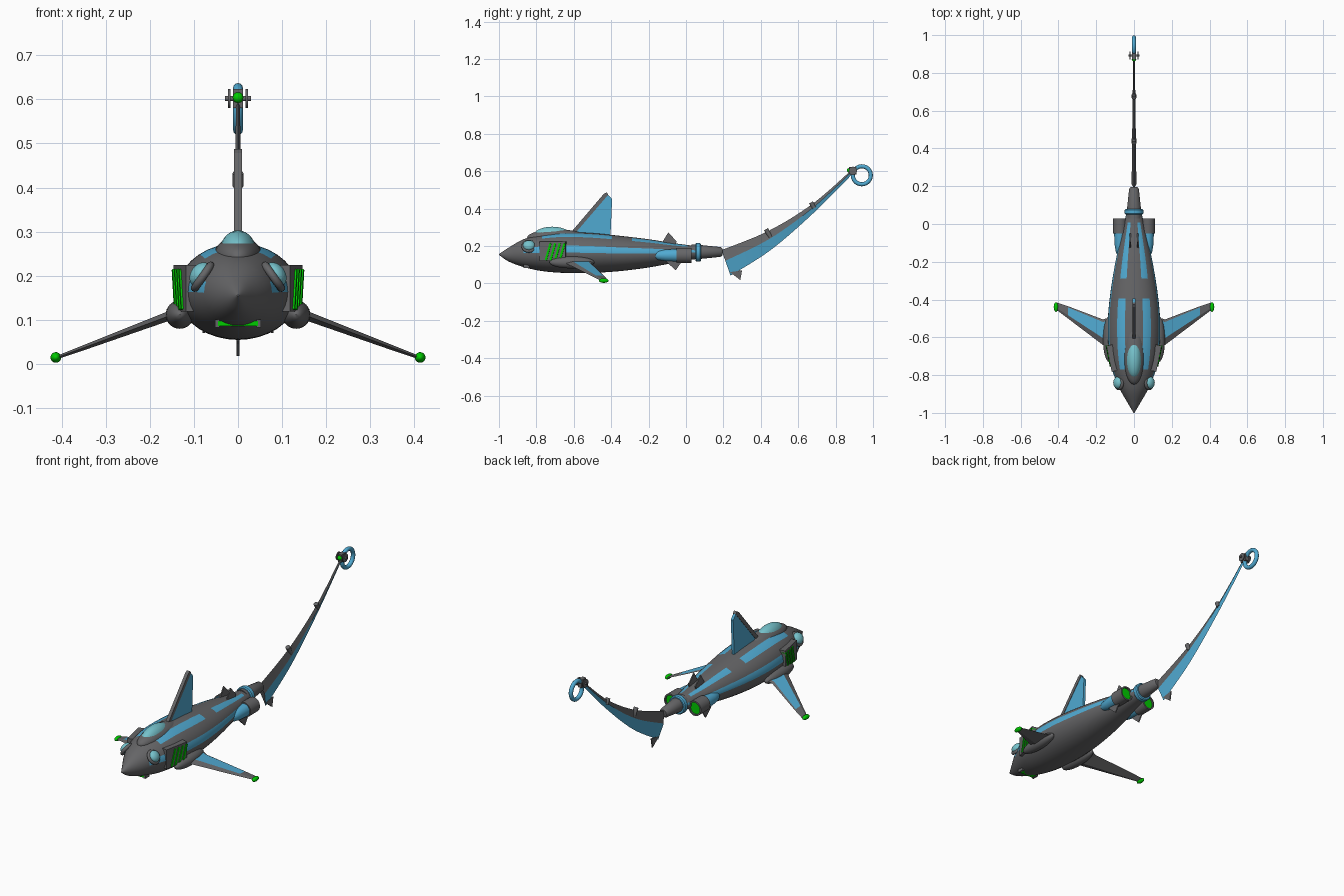
import bpy, bmesh
from math import sin, cos, pi, radians
from mathutils import Vector

if "Cube" in bpy.data.objects:
    bpy.data.objects.remove(bpy.data.objects["Cube"])


def material(name, r, g, b):
    m = bpy.data.materials.new(name)
    m.use_nodes = True
    m.diffuse_color = (r, g, b, 1)
    m.node_tree.nodes["Principled BSDF"].inputs["Base Color"].default_value = (r, g, b, 1)
    return m


GREY = material("hull grey", 0.13, 0.13, 0.135)
BLUE = material("panel blue", 0.08, 0.4, 0.64)
GLASS = material("pale glass", 0.18, 0.54, 0.6)
GREEN = material("glow green", 0.0, 0.6, 0.0)


def finish(ob, name, mats, mirror=False, smooth=True):
    ob.name = ob.data.name = name
    for m in mats:
        ob.data.materials.append(m)
    bpy.ops.object.select_all(action='DESELECT')
    ob.select_set(True)
    bpy.context.view_layer.objects.active = ob
    bpy.ops.object.transform_apply(location=True, rotation=True, scale=True)
    if smooth:
        bpy.ops.object.shade_smooth_by_angle(angle=radians(35))
    if mirror:
        ob.modifiers.new("Mirror", 'MIRROR')
    return ob


def loft(name, rings, mats, rule=None, **kw):
    """Skin equal-length point rings, cap both ends; rule(ring, segment) picks the material."""
    bm = bmesh.new()
    rows = [[bm.verts.new(p) for p in ring] for ring in rings]
    n = len(rows[0])
    for i in range(len(rows) - 1):
        for j in range(n):
            k = (j + 1) % n
            f = bm.faces.new((rows[i][j], rows[i][k], rows[i + 1][k], rows[i + 1][j]))
            f.material_index = rule(i, j) if rule else 0
    bm.faces.new(rows[0])
    bm.faces.new(rows[-1])
    bmesh.ops.recalc_face_normals(bm, faces=bm.faces)
    me = bpy.data.meshes.new(name)
    bm.to_mesh(me)
    bm.free()
    ob = bpy.data.objects.new(name, me)
    bpy.context.collection.objects.link(ob)
    return finish(ob, name, mats, **kw)


def ellipsoid(name, loc, radii, mat, rot=(0, 0, 0), **kw):
    bpy.ops.mesh.primitive_uv_sphere_add(segments=32, ring_count=16, location=loc, rotation=rot)
    bpy.context.object.scale = radii
    return finish(bpy.context.object, name, [mat], **kw)


def box(name, loc, size, mat, rot=(0, 0, 0), **kw):
    bpy.ops.mesh.primitive_cube_add(size=1, location=loc, rotation=rot)
    bpy.context.object.scale = size
    return finish(bpy.context.object, name, [mat], smooth=False, **kw)


def torus(name, loc, major, minor, mat, rot, **kw):
    bpy.ops.mesh.primitive_torus_add(major_radius=major, minor_radius=minor, major_segments=36,
                                     minor_segments=12, location=loc, rotation=rot)
    return finish(bpy.context.object, name, [mat], **kw)


def circle(x, y, z, rx, rz, n=36):
    return [(x + rx * cos(2 * pi * j / n), y, z + rz * sin(2 * pi * j / n)) for j in range(n)]


def spline(keys, t):
    """Catmull-Rom sample of a list of tuples, t in 0..1."""
    s = t * (len(keys) - 1)
    i = min(int(s), len(keys) - 2)
    u = s - i
    a, b, c, d = (Vector(keys[max(0, min(len(keys) - 1, i + o))]) for o in (-1, 0, 1, 2))
    return 0.5 * (2 * b + (c - a) * u + (2 * a - 5 * b + 4 * c - d) * u * u
                  + (3 * b - a - 3 * c + d) * u ** 3)


def blade(name, outline, x, half, mat, lean=0, **kw):
    """Flat plate from a (y, z) outline, leaning outward with height."""
    z0 = outline[0][1]
    return loft(name, [[(x + s * half + lean * (z - z0), y, z) for y, z in outline] for s in (-1, 1)],
                [mat], smooth=False, **kw)


# Fuselage: y, half width, bottom, top
hull = [(-1, .002, .153, .157), (-.95, .032, .118, .19), (-.87, .077, .088, .235),
        (-.77, .116, .066, .262), (-.65, .135, .056, .274), (-.5, .138, .056, .269),
        (-.35, .123, .066, .254), (-.2, .098, .085, .236), (-.08, .072, .107, .217),
        (.05, .042, .13, .2)]
rows = [spline(hull, i / 90) for i in range(91)]


def hull_paint(i, j):
    y = (rows[i].x + rows[i + 1].x) / 2
    a = j * 10 + 5
    a = a if a < 90 else 180 - a
    side = 0 < a < 20 and y > -.87
    dorsal = 50 < a < 70 and (-.77 < y < -.4 or -.29 < y < 0)
    return int(side or dorsal)


loft("fuselage", [circle(0, r.x, (r.z + r.w) / 2, r.y, (r.w - r.z) / 2) for r in
                  [Vector((a[0], a[1], a[2], a[3])) for a in rows]], [GREY, BLUE], hull_paint)

# Canopy and its frame
ellipsoid("canopy_frame", (0, -.69, .243), (.056, .16, .046), GREY)
ellipsoid("canopy_glass", (0, -.715, .25), (.043, .105, .053), GLASS)

# Eye lamps with tilted rims
tilt = (0, radians(55), 0)
torus("eye_rim", (.08, -.84, .198), .031, .009, GREY, tilt, mirror=True)
ellipsoid("eye_lamp", (.085, -.84, .203), (.03, .032, .022), GLASS, tilt, mirror=True)

# Chin light
box("chin_light", (0, -.855, .092), (.09, .03, .011), GREEN)
box("chin_light_end", (.047, -.853, .092), (.01, .034, .018), GREY, mirror=True)

# Side vents with slanted glowing bars
yaw = -.2
box("vent_box", (.115, -.71, .172), (.035, .14, .105), GREY, (0, 0, yaw), mirror=True)
for k in range(4):
    y = -.745 + .025 * k
    box("vent_bar_%d" % (k + 1), (.126 + .2 * (y + .71), y + .01, .169), (.026, .011, .094), GREEN,
        (radians(-16), 0, yaw), mirror=True)

# Wings: x, leading y, trailing y, z, half thickness
sections = [(.11, -.68, -.49, .125, .014), (.165, -.64, -.505, .106, .011),
            (.35, -.5, -.435, .037, .006), (.41, -.455, -.415, .015, .004)]
wing = []
for x, lead, trail, z, h in sections:
    at = lambda t: lead + (trail - lead) * t
    wing.append([(x, lead, z), (x, at(.27), z + h), (x, at(.9), z + h * .6), (x, trail, z),
                 (x, at(.3), z - h)])
loft("wing", wing, [GREY, BLUE], lambda i, j: int(j == 1 and i < 2), mirror=True, smooth=False)
ellipsoid("wing_root", (.132, -.61, .112), (.032, .12, .032), GREY, mirror=True)
ellipsoid("wingtip_light", (.413, -.44, .015), (.012, .026, .012), GREEN, mirror=True)

# Dorsal fin with grey leading edge
blade("dorsal_fin", [(-.61, .25), (-.42, .478), (-.395, .45), (-.405, .23)], 0, .007, BLUE)
blade("fin_leading_edge", [(-.63, .255), (-.44, .478), (-.425, .487), (-.415, .475), (-.608, .25)],
      0, .009, GREY)

# Engine pods
pod = [(-.18, .008), (-.15, .024), (-.11, .031), (-.05, .034), (-.05, .04), (.03, .04),
       (.03, .032), (.01, .032)]
loft("engine_pod", [circle(.073, y, .15, r * .95, r) for y, r in pod], [GREY, BLUE],
     lambda i, j: int(i < 3), mirror=True)
loft("engine_glow", [circle(.073, y, .15, .031, .032) for y in (.008, .022)], [GREEN], mirror=True)
blade("upper_spike", [(-.13, .215), (-.095, .272), (-.05, .225), (-.06, .195)], .02, .003, GREY,
      mirror=True)
blade("lower_spike", [(-.11, .12), (-.055, .07), (-.02, .12)], .078, .003, GREY, mirror=True)

# Tail coupling
cone = [(.03, .04), (.08, .037), (.185, .026), (.195, .018)]
loft("tail_coupling", [circle(0, y, .168, r, r) for y, r in cone], [GREY])
loft("coupling_ring", [circle(0, y, .166, r, r) for y, r in
                       [(.05, .044), (.055, .049), (.075, .049), (.08, .044)]], [BLUE])

# Tail boom: top y, top z, bottom y + z, half width
stations = [(.19, .178, .238, .042, .013), (.44, .28, .455, .18, .010),
            (.675, .424, .688, .382, .007), (.885, .606, .89, .585, .004)]
boom = []
for i in range(25):
    ty, tz, by, bz, w = (sum(c * k[a] for c, k in zip((1,), (spline([s[:4] + () for s in stations], i / 24),)))
                         if a < 4 else .013 - .009 * i / 24 for a in range(5))
    my, mz = ty + .42 * (by - ty), tz + .42 * (bz - tz)
    boom.append([(0, ty, tz), (w, my, mz), (0, by, bz), (-w, my, mz)])
loft("tail_boom", boom, [GREY, BLUE], lambda i, j: int(j in (1, 2)), smooth=False)
blade("boom_spike", [(.235, .06), (.29, .018), (.3, .07)], 0, .003, GREY)
for name, y, z, s in (("boom_collar_lower", .44, .268, .05), ("boom_collar_upper", .677, .418, .034)):
    bpy.ops.mesh.primitive_cylinder_add(vertices=20, radius=.012, depth=s, location=(0, y, z),
                                        rotation=(radians(30), 0, 0))
    finish(bpy.context.object, name, [GREY])

# Tail tip: hub, axle discs, light and ring
box("tip_hub", (0, .892, .602), (.022, .04, .042), GREY)
for name, x, r, d in (("axle", 0, .006, .06), ("axle_disc_left", .02, .022, .005),
                      ("axle_disc_right", -.02, .022, .005)):
    bpy.ops.mesh.primitive_cylinder_add(vertices=24, radius=r, depth=d, location=(x, .892, .602),
                                        rotation=(0, pi / 2, 0))
    finish(bpy.context.object, name, [GREY])
ellipsoid("tip_light", (0, .872, .604), (.012, .012, .012), GREEN)
torus("tail_ring", (0, .94, .578), .048, .011, BLUE, (0, pi / 2, 0))
